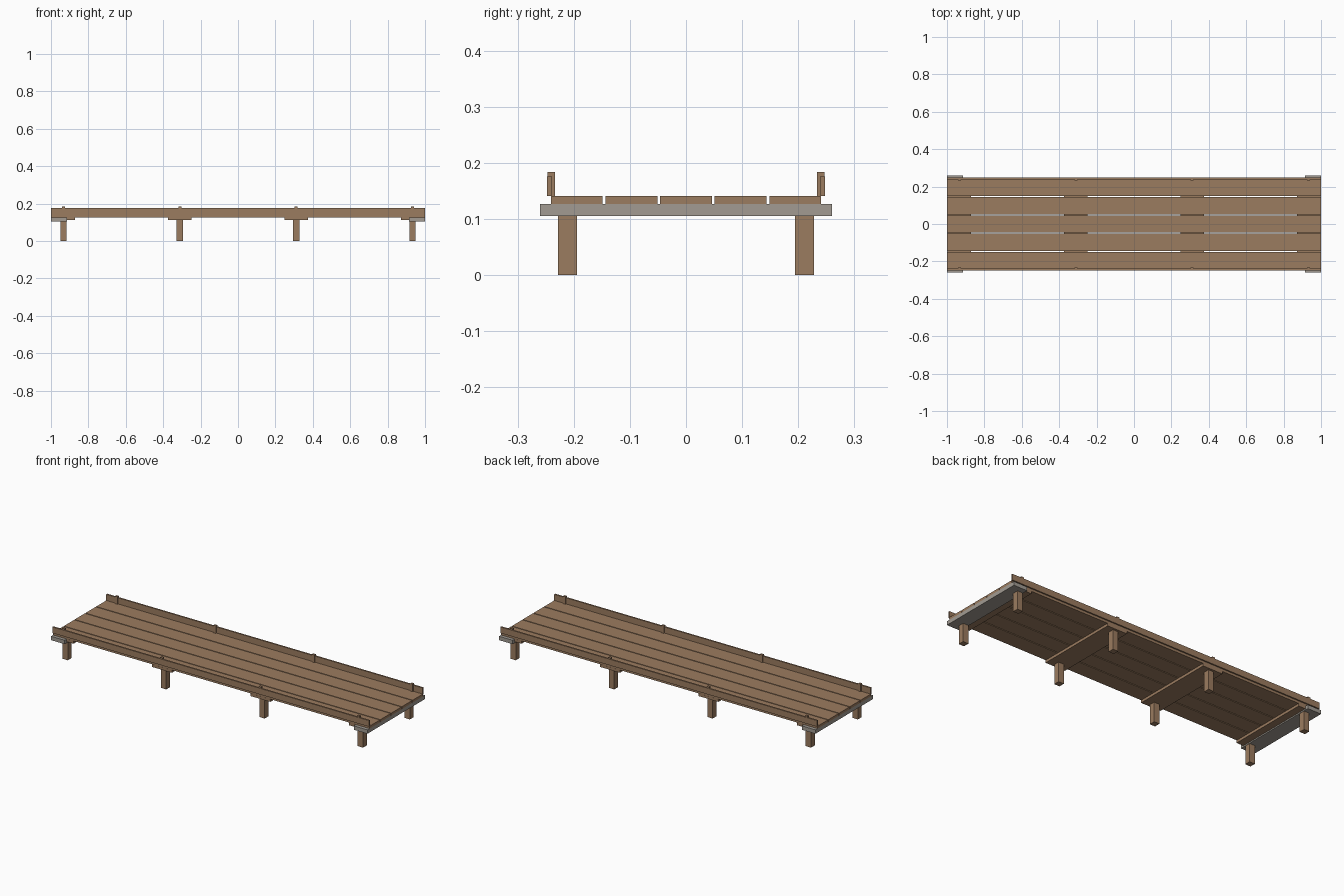
import bpy, bmesh
from mathutils import Vector

if "Cube" in bpy.data.objects:
    bpy.data.objects.remove(bpy.data.objects["Cube"])


def material(name, rgb):
    m = bpy.data.materials.new(name)
    m.diffuse_color = (*rgb, 1)
    m.use_nodes = True
    m.node_tree.nodes["Principled BSDF"].inputs["Base Color"].default_value = m.diffuse_color
    return m


WOOD = material("weathered_wood", (0.33, 0.20, 0.115))
STONE = material("pale_stone", (0.36, 0.33, 0.29))


def box(name, x, y, z, mat=WOOD):
    """Box from (min, max) ranges along each axis."""
    lo, hi = Vector((x[0], y[0], z[0])), Vector((x[1], y[1], z[1]))
    mid, size = (lo + hi) / 2, hi - lo
    bm = bmesh.new()
    bmesh.ops.create_cube(bm, size=1)
    bmesh.ops.scale(bm, vec=size, verts=bm.verts)
    mesh = bpy.data.meshes.new(name)
    bm.to_mesh(mesh)
    bm.free()
    mesh.materials.append(mat)
    ob = bpy.data.objects.new(name, mesh)
    ob.location = mid
    bpy.context.collection.objects.link(ob)
    return ob


def around(c, width):
    return (c - width / 2, c + width / 2)


STATIONS = (-0.933, -0.311, 0.311, 0.933)
BEAM_Z, DECK_Z, DECK_TOP = 0.112, 0.127, 0.141

# Deck planks with narrow gaps
for i in range(5):
    box(f"deck_plank_{i + 1}", (-1, 1), around((i - 2) * 0.0972, 0.092), (DECK_Z, DECK_TOP))

# Cross beams, legs and kerb posts at each support station
for i, x in enumerate(STATIONS, 1):
    box(f"cross_beam_{i}", around(x, 0.125), (-0.241, 0.241), (BEAM_Z, DECK_Z))
    for s, side in ((-1, "front"), (1, "back")):
        box(f"{side}_leg_{i}", around(x, 0.034), around(s * 0.211, 0.034), (0, BEAM_Z))
        box(f"{side}_post_{i}", around(x, 0.016), around(s * 0.240, 0.0135), (DECK_TOP, 0.184))

# Low kerb rails along both long edges
for s, side in ((-1, "front"), (1, "back")):
    box(f"{side}_kerb_rail", (-1, 1), around(s * 0.2435, 0.009), (DECK_TOP, 0.176))

# Grey landing sills at both ends
for s, side in ((-1, "left"), (1, "right")):
    box(f"{side}_end_sill", around(s * 0.957, 0.086), (-0.26, 0.26), (0.105, DECK_Z), STONE)
